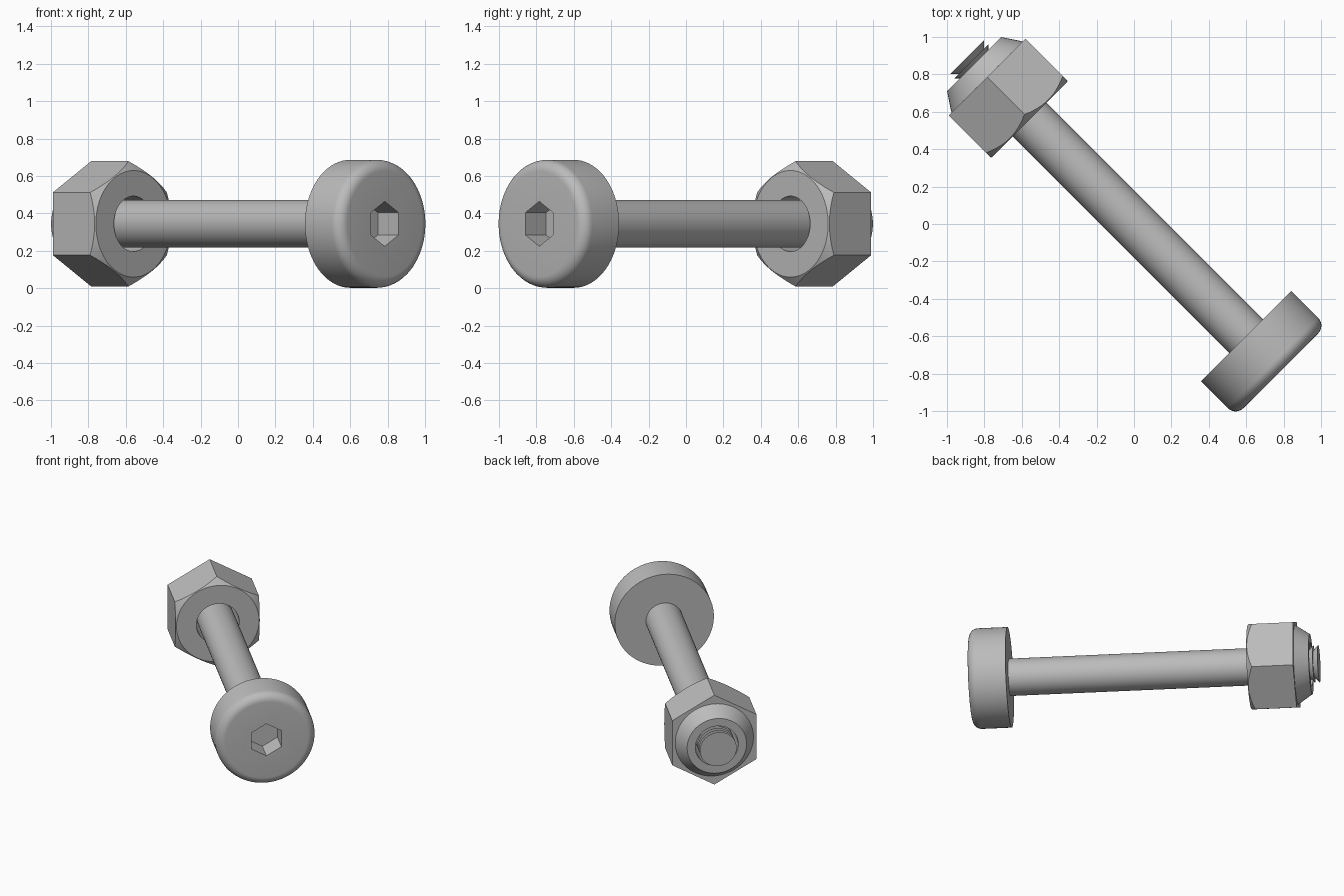
import bpy, bmesh
from math import sin, cos, pi
from mathutils import Matrix

if "Cube" in bpy.data.objects:
    bpy.data.objects.remove(bpy.data.objects["Cube"])

# One steel grey for everything
steel = bpy.data.materials.new("steel_grey")
steel.use_nodes = True
steel.diffuse_color = (0.5, 0.5, 0.5, 1)
steel.node_tree.nodes["Principled BSDF"].inputs["Base Color"].default_value = (0.5, 0.5, 0.5, 1)

# Local z runs along the bolt from nut to head, local y points up
h = 0.5 ** 0.5
FRAME = Matrix(((h, 0, h, 0), (h, 0, -h, 0), (0, 1, 0, 0.344), (0, 0, 0, 1)))


def turned(name, profile, sides=72, ring=False):
    """Revolve (radius, position) points; ring closes the profile on itself."""
    bm = bmesh.new()
    loops = []
    for r, s in profile:
        angles = [pi / 2 + 2 * pi * k / sides for k in range(sides)]
        loops.append([bm.verts.new((r * cos(a), r * sin(a), s)) for a in angles])
    pairs = list(zip(loops, loops[1:]))
    if ring:
        pairs.append((loops[-1], loops[0]))
    else:
        bm.faces.new(loops[0])
        bm.faces.new(loops[-1])
    for a, b in pairs:
        for k in range(sides):
            j = (k + 1) % sides
            bm.faces.new((a[k], a[j], b[j], b[k]))
    bmesh.ops.recalc_face_normals(bm, faces=bm.faces)
    mesh = bpy.data.meshes.new(name)
    bm.to_mesh(mesh)
    bm.free()
    mesh.materials.append(steel)
    obj = bpy.data.objects.new(name, mesh)
    bpy.context.collection.objects.link(obj)
    obj.matrix_world = FRAME
    return obj


def select(obj):
    bpy.ops.object.select_all(action="DESELECT")
    obj.select_set(True)
    bpy.context.view_layer.objects.active = obj


def combine(obj, tool, operation):
    """Apply a boolean and discard the tool."""
    tool.hide_render = True
    mod = obj.modifiers.new("cut", "BOOLEAN")
    mod.object, mod.operation, mod.solver = tool, operation, "EXACT"
    select(obj)
    bpy.ops.object.modifier_apply(modifier=mod.name)
    bpy.data.objects.remove(tool)


# Bolt head: rounded front rim, hexagonal socket
R, BACK, FRONT, FILLET = 0.342, 0.848, 1.11, 0.06
rim = [(R - FILLET + FILLET * cos(k * pi / 16), FRONT - FILLET + FILLET * sin(k * pi / 16))
       for k in range(9)]
head = turned("bolt_head", [(R, BACK)] + rim)
combine(head, turned("socket_cutter", [(0.12, FRONT - 0.157), (0.12, FRONT + 0.1)], 6), "DIFFERENCE")

# Shaft with sawtooth thread at the nut end
END, PITCH, CREST, ROOT = -1.262, 0.033, 0.127, 0.094
thread = []
for i in range(12):
    s = END + i * PITCH
    thread += [(CREST, s), (ROOT, s + PITCH)]
shaft = turned("bolt_shaft", thread + [(CREST, END + 12 * PITCH), (CREST, BACK + 0.02)])

# Hex nut: chamfered on the side facing the head, bored through
HOLE = 0.148
nut = turned("hex_nut", [(0.335, -1.11), (0.335, -0.79)], 6)
combine(nut, turned("chamfer_tool", [(0.6, -1.3), (0.6, -1.03), (0.285, -0.79)]), "INTERSECT")
combine(nut, turned("bore_cutter", [(HOLE, -1.3), (HOLE, -0.6)]), "DIFFERENCE")

# Tapered collar behind the nut
collar = turned("nut_collar", [(0.27, -1.11), (0.205, -1.208), (HOLE, -1.208), (HOLE, -1.11)], ring=True)

for part in (head, shaft, nut, collar):
    select(part)
    bpy.ops.object.shade_smooth_by_angle(angle=pi / 6)
